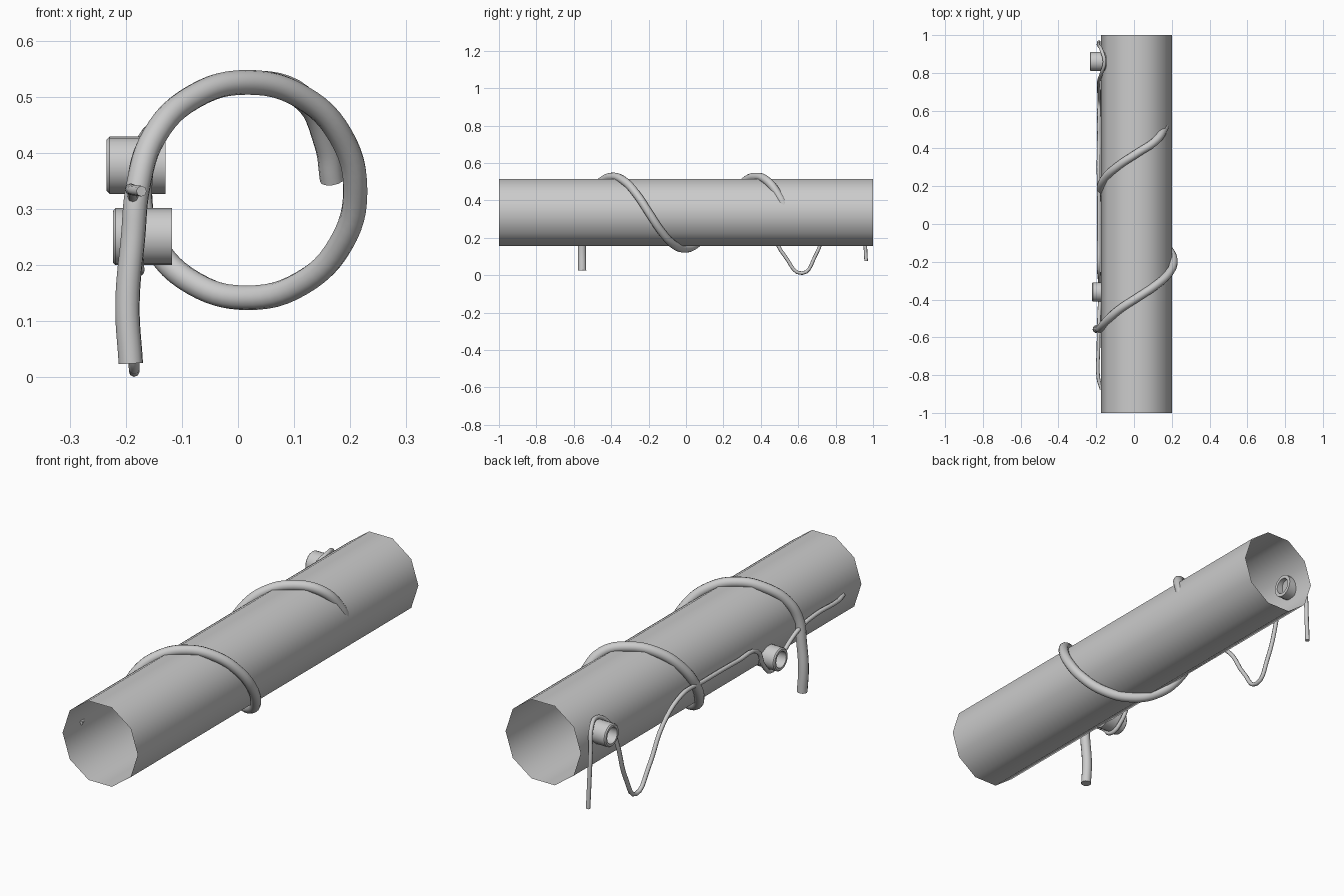
import bpy, bmesh
from math import sin, cos, pi, radians

if "Cube" in bpy.data.objects:
    bpy.data.objects.remove(bpy.data.objects["Cube"])

CX, CZ = 0.0125, 0.335      # pipe axis


def smooth(ob, angle):
    bpy.ops.object.select_all(action='DESELECT')
    ob.select_set(True)
    bpy.context.view_layer.objects.active = ob
    bpy.ops.object.shade_smooth_by_angle(angle=radians(angle))


def tube(name, pts, radius, res, steps):
    """Round tube swept along a smooth path, with closed ends."""
    cu = bpy.data.curves.new(name, 'CURVE')
    cu.dimensions = '3D'
    cu.bevel_depth = radius
    cu.bevel_resolution = res
    cu.use_fill_caps = True
    cu.resolution_u = steps
    sp = cu.splines.new('BEZIER')
    sp.bezier_points.add(len(pts) - 1)
    for bp, p in zip(sp.bezier_points, pts):
        bp.co = p
        bp.handle_left_type = bp.handle_right_type = 'AUTO'
    ob = bpy.data.objects.new(name, cu)
    bpy.context.collection.objects.link(ob)
    bpy.ops.object.select_all(action='DESELECT')
    ob.select_set(True)
    bpy.context.view_layer.objects.active = ob
    bpy.ops.object.convert(target='MESH')
    ob = bpy.context.view_layer.objects.active
    smooth(ob, 50)
    return ob


def knob(name, x0, x1, y, z, n=20):
    """Short hollow sleeve along x with a chamfered outer rim."""
    prof = [(x1, 0.036), (x1, 0.051), (x0 + 0.005, 0.051), (x0, 0.046), (x0, 0.036)]
    bm = bmesh.new()
    rings = [[bm.verts.new((px, y + r * cos(2 * pi * i / n), z + r * sin(2 * pi * i / n)))
              for i in range(n)] for px, r in prof]
    for k in range(len(rings)):
        a, b = rings[k], rings[(k + 1) % len(rings)]
        for i in range(n):
            j = (i + 1) % n
            bm.faces.new((a[i], a[j], b[j], b[i]))
    bmesh.ops.recalc_face_normals(bm, faces=bm.faces)
    me = bpy.data.meshes.new(name)
    bm.to_mesh(me)
    bm.free()
    ob = bpy.data.objects.new(name, me)
    bpy.context.collection.objects.link(ob)
    smooth(ob, 30)


# main pipe: open ten-sided cylinder lying along y
bpy.ops.mesh.primitive_cylinder_add(vertices=10, radius=0.1875, depth=2, end_fill_type='NOTHING',
                                    location=(CX, 0, CZ), rotation=(pi / 2, 0, pi / 2 * 0))
pipe = bpy.context.object
pipe.name = "main_pipe"
bpy.ops.object.transform_apply(location=True, rotation=True, scale=True)
# put corners on the left and right, flats on top and bottom
for i, v in enumerate(pipe.data.vertices):
    a = 2 * pi * (i // 2) / 10
    v.co.x, v.co.z = CX + 0.1875 * cos(a), CZ + 0.1875 * sin(a)
smooth(pipe, 60)

# thick cable: hanging leg, then a helix around the pipe
path = [(-0.191, -0.555, 0.025), (-0.197, -0.556, 0.13), (-0.187, -0.556, 0.25), (-0.178, -0.552, 0.34)]
for deg in range(-60, 421, 30):             # clockwise from the top
    t = radians(deg)
    path.append((0.017 + 0.192 * sin(t), -0.39 + 0.765 * deg / 360, 0.334 + 0.192 * cos(t)))
path.append((0.168, 0.532, 0.352))
path[-2] = (0.158, 0.502, 0.415)
tube("thick_cable", path, 0.022, 4, 6)

# support knobs on the left side
knob("rear_knob", -0.234, -0.129, 0.86, 0.378)
knob("front_knob", -0.223, -0.118, -0.36, 0.251)

# thin wire looped under the front knob, sagging, then over the rear knob
wire = [(-0.172, -0.875, 0.332), (-0.188, -0.82, 0.334), (-0.188, -0.65, 0.333), (-0.186, -0.53, 0.308),
        (-0.182, -0.43, 0.245), (-0.176, -0.36, 0.190), (-0.182, -0.295, 0.235),
        (-0.186, -0.24, 0.325), (-0.186, -0.1, 0.334), (-0.186, 0.15, 0.336), (-0.188, 0.30, 0.335),
        (-0.186, 0.43, 0.25), (-0.186, 0.53, 0.10), (-0.185, 0.62, 0.0105), (-0.185, 0.69, 0.10),
        (-0.185, 0.76, 0.30), (-0.172, 0.80, 0.40), (-0.156, 0.86, 0.439),
        (-0.172, 0.92, 0.42), (-0.186, 0.945, 0.33), (-0.187, 0.957, 0.18), (-0.186, 0.963, 0.076)]
tube("thin_wire", wire, 0.0095, 2, 5)
